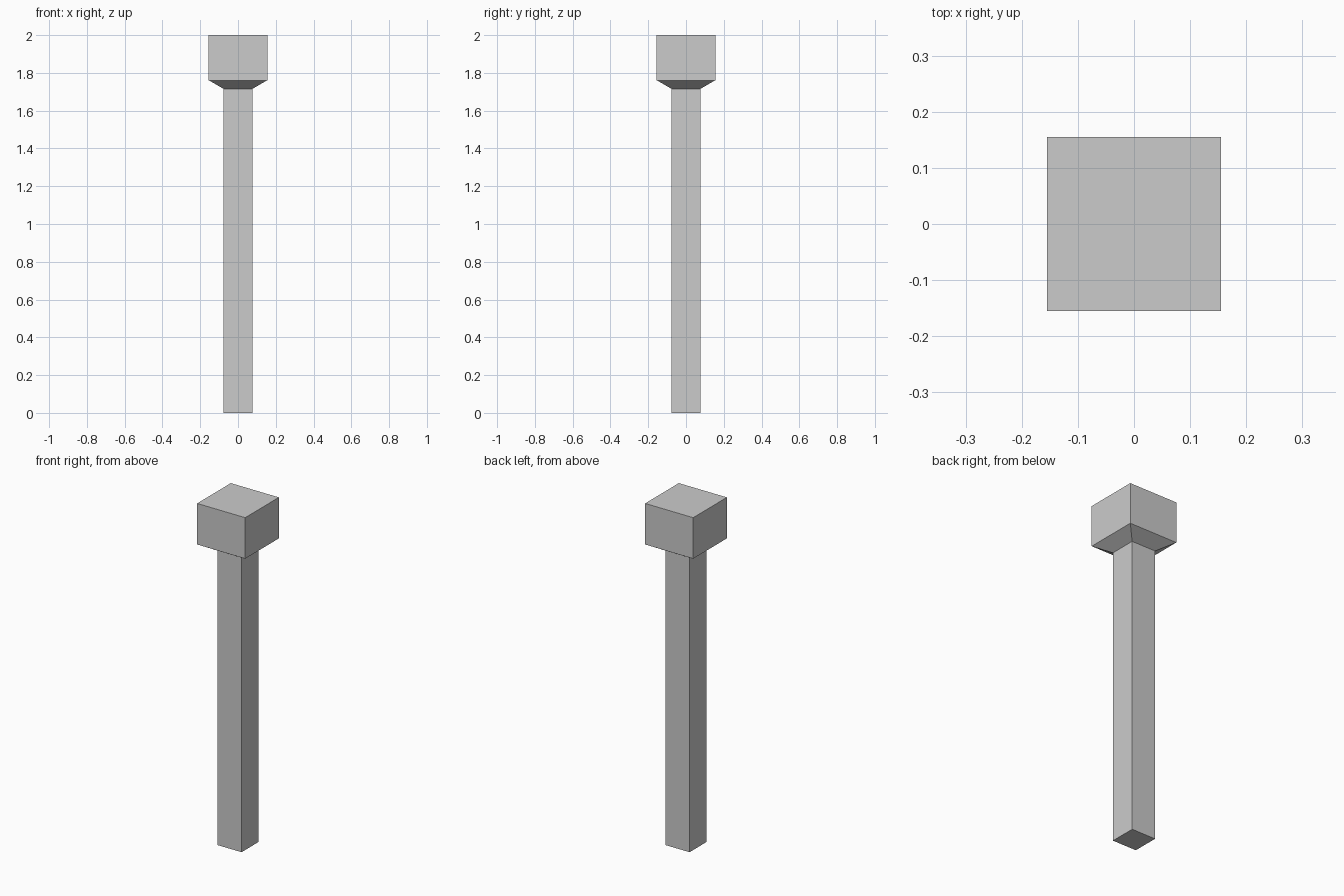
import bpy, bmesh

if "Cube" in bpy.data.objects:
    bpy.data.objects.remove(bpy.data.objects["Cube"])

# Square post: (half width, height) of each section, bottom to top
SECTIONS = [(0.077, 0.0), (0.077, 1.716), (0.155, 1.761), (0.155, 2.0)]


def square_loft(name, sections):
    bm = bmesh.new()
    rings = [[bm.verts.new((sx * h, sy * h, z))
              for sx, sy in ((-1, -1), (1, -1), (1, 1), (-1, 1))]
             for h, z in sections]
    # Side walls between neighbouring sections
    for low, high in zip(rings, rings[1:]):
        for i in range(4):
            j = (i + 1) % 4
            bm.faces.new((low[i], low[j], high[j], high[i]))
    # End caps
    bm.faces.new(rings[0][::-1])
    bm.faces.new(rings[-1])
    mesh = bpy.data.meshes.new(name)
    bm.to_mesh(mesh)
    bm.free()
    obj = bpy.data.objects.new(name, mesh)
    bpy.context.collection.objects.link(obj)
    return obj


# Shaft, flared collar and block head in one continuous surface
square_loft("post_with_block_head", SECTIONS)
